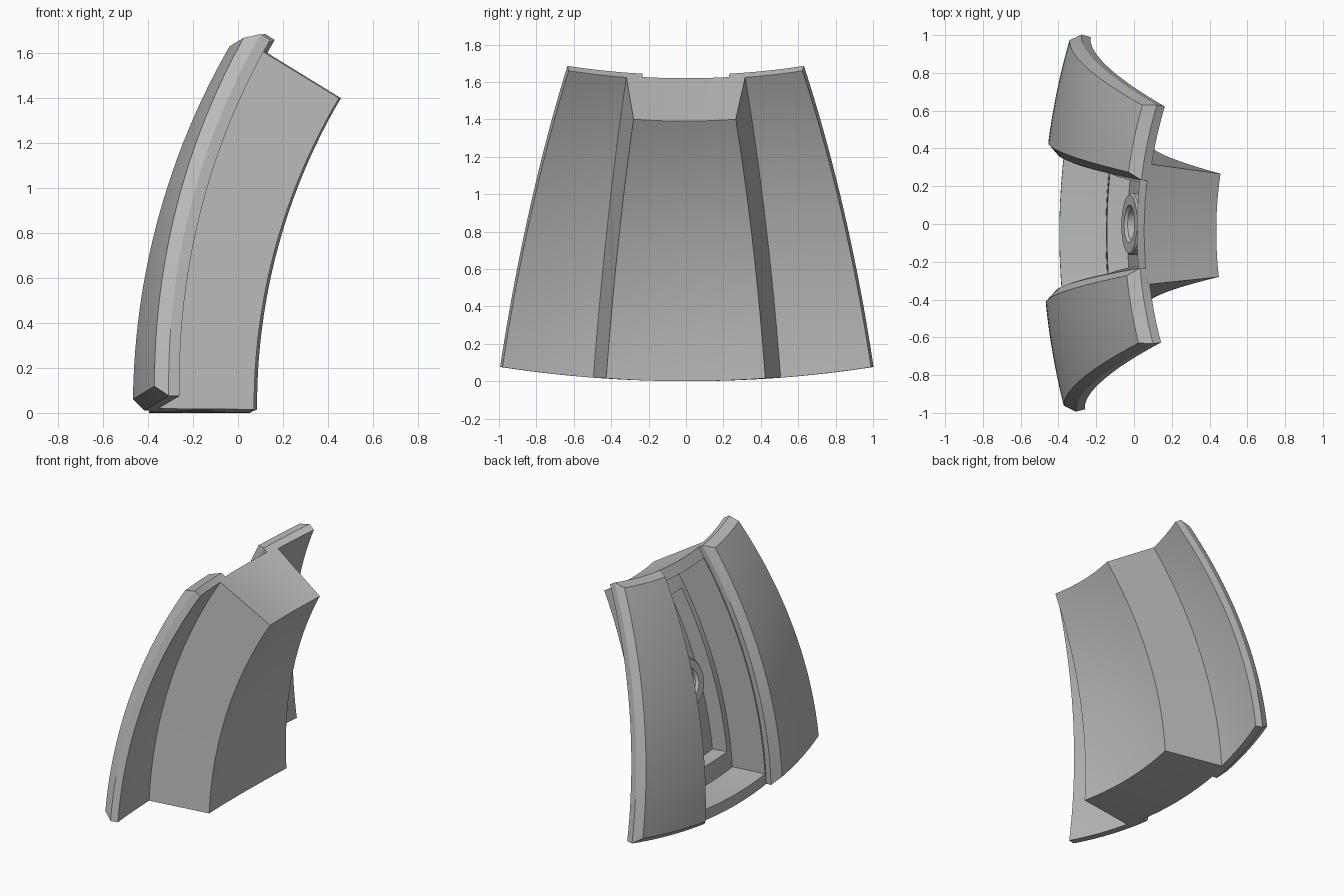
import bpy, bmesh
from math import radians, sin, cos, pi
from mathutils import Vector, Matrix

cube = bpy.data.objects.get("Cube")
if cube:
    bpy.data.objects.remove(cube, do_unlink=True)

grey = bpy.data.materials.new("plain grey")
grey.use_nodes = True
colour = (0.5, 0.5, 0.5, 1)
grey.diffuse_color = colour
grey.node_tree.nodes["Principled BSDF"].inputs["Base Color"].default_value = colour

# The panel is an arc in the xz plane, turned about a tilted axis
ARC_X = 2.75
TILT = radians(29)
PIVOT = Vector((2.41, 0, 1.577))
AXIS = Vector((-sin(TILT), 0, cos(TILT)))
YAW = Matrix.Rotation(radians(-0.9), 4, 'Z')


def place(radius, rise, turn):
    """Point at an arc radius, arc angle and turn about the tilted axis."""
    a = radians(rise)
    p = Vector((ARC_X - radius * cos(a), 0, radius * sin(a)))
    spin = Matrix.Rotation(radians(turn), 4, AXIS)
    return YAW @ (PIVOT + spin @ (p - PIVOT))


def finish(name, bm, smooth=True):
    bmesh.ops.recalc_face_normals(bm, faces=bm.faces)
    mesh = bpy.data.meshes.new(name)
    bm.to_mesh(mesh)
    bm.free()
    mesh.materials.append(grey)
    obj = bpy.data.objects.new(name, mesh)
    bpy.context.collection.objects.link(obj)
    if smooth:
        shade(obj)
    return obj


def shade(obj):
    bpy.ops.object.select_all(action='DESELECT')
    obj.select_set(True)
    bpy.context.view_layer.objects.active = obj
    bpy.ops.object.shade_smooth_by_angle(angle=radians(25))


def curved_slab(name, layers, nu=24, nv=10, smooth=True):
    """Solid through layers of (radius, rise start, rise end, turn start, turn end)."""
    bm = bmesh.new()
    grids = []
    for radius, r0, r1, t0, t1 in layers:
        grids.append([[bm.verts.new(place(radius, r0 + (r1 - r0) * i / nu,
                                          t0 + (t1 - t0) * j / nv))
                       for j in range(nv + 1)] for i in range(nu + 1)])
    for g in (grids[0], grids[-1]):
        for i in range(nu):
            for j in range(nv):
                bm.faces.new((g[i][j], g[i + 1][j], g[i + 1][j + 1], g[i][j + 1]))
    rim = ([(0, j) for j in range(nv)] + [(i, nv) for i in range(nu)]
           + [(nu, j) for j in range(nv, 0, -1)] + [(i, 0) for i in range(nu, 0, -1)])
    for low, high in zip(grids, grids[1:]):
        for (i, j), (k, l) in zip(rim, rim[1:] + rim[:1]):
            bm.faces.new((low[i][j], low[k][l], high[k][l], high[i][j]))
    # Loose inner grid points of the middle layers
    bmesh.ops.delete(bm, geom=[v for v in bm.verts if not v.link_faces], context='VERTS')
    return finish(name, bm, smooth)


# Hollow block: outer body, then cavity and recess cut from the rear
block = curved_slab("hollow_block", [(2.70, 0, 31, -8.65, 8.65),
                                     (3.145, 0, 31, -9, 9)], smooth=False)
cutters = [curved_slab("cavity_cutter", [(2.90, 1.4, 29.6, -6.3, 6.3),
                                         (3.30, 1.4, 29.6, -6.3, 6.3)], smooth=False),
           curved_slab("recess_cutter", [(2.79, 4, 27, -5.3, 5.3),
                                         (3.00, 4, 27, -5.3, 5.3)], smooth=False)]
for cutter in cutters:
    cutter.hide_render = True
    mod = block.modifiers.new(cutter.name, 'BOOLEAN')
    mod.operation = 'DIFFERENCE'
    mod.solver = 'EXACT'
    mod.object = cutter
    bpy.context.view_layer.objects.active = block
    bpy.ops.object.modifier_apply(modifier=mod.name)
    bpy.data.objects.remove(cutter, do_unlink=True)
shade(block)

# Side wings with chamfered outer edges
for name, s in (("wing_near", 1), ("wing_far", -1)):
    curved_slab(name, [(3.13, 0, 31, s * 6.5, s * 17.9),
                       (3.18, 0, 31, s * 6.5, s * 17.9),
                       (3.235, 0.85, 30.1, s * 7.4, s * 17.2)])

# Ring boss on the recess floor
RING_RISE = 15.5
section = [(0.165, -0.12), (0.165, -0.01), (0.155, 0), (0.10, 0), (0.085, -0.015), (0.085, -0.12)]
steps = 40
bm = bmesh.new()
normal = Vector((-cos(radians(RING_RISE)), 0, sin(radians(RING_RISE))))
seat = (Matrix.Translation(place(2.88, RING_RISE, 0)) @ YAW
        @ normal.to_track_quat('Z', 'Y').to_matrix().to_4x4())
rings = [[bm.verts.new(seat @ Vector((r * cos(2 * pi * k / steps), r * sin(2 * pi * k / steps), h)))
          for k in range(steps)] for r, h in section]
for a, b in zip(rings, rings[1:] + rings[:1]):
    for k in range(steps):
        n = (k + 1) % steps
        bm.faces.new((a[k], a[n], b[n], b[k]))
finish("ring_boss", bm)
